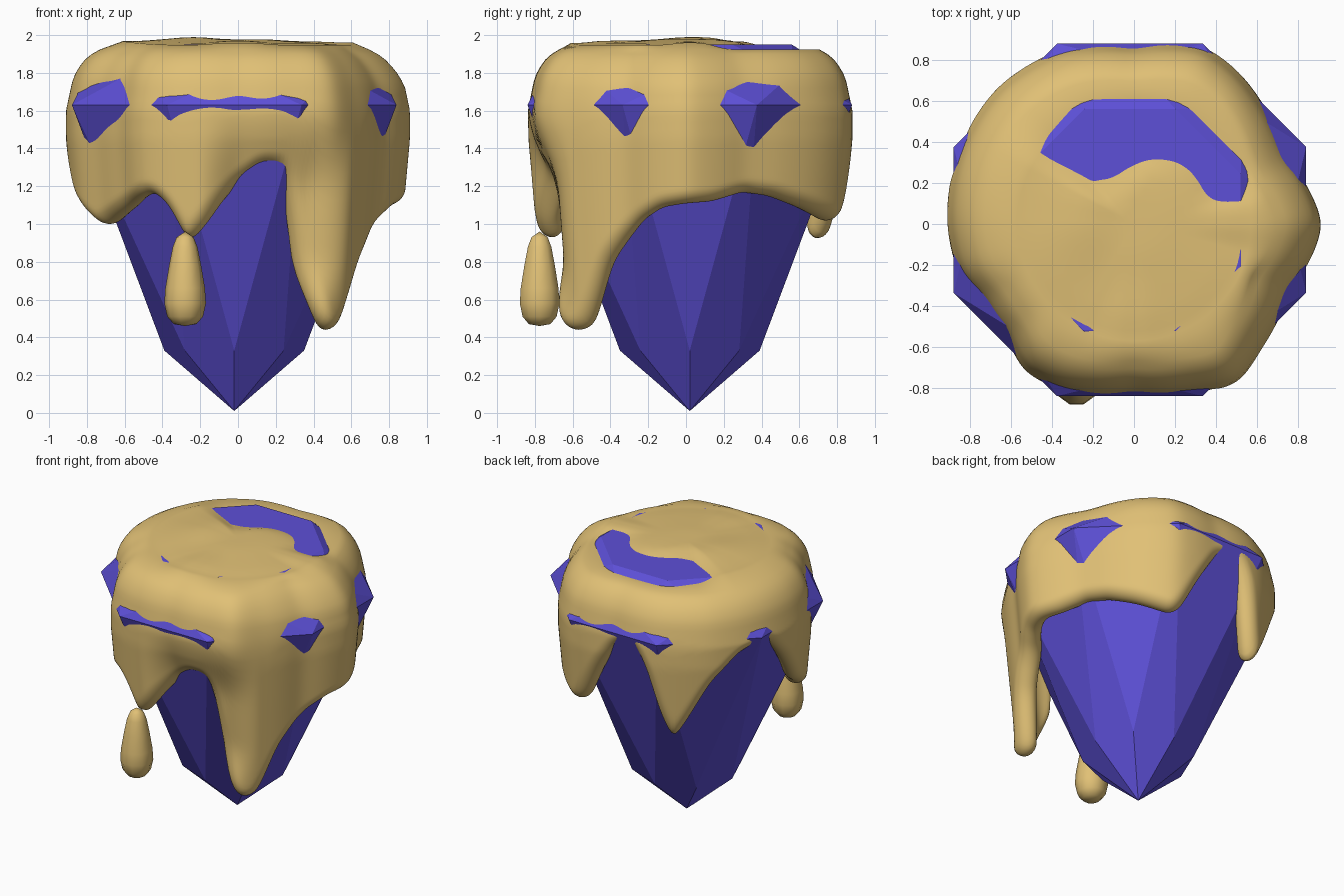
import bpy, bmesh, math
from mathutils import Vector
from mathutils.geometry import intersect_point_line

if "Cube" in bpy.data.objects:
    bpy.data.objects.remove(bpy.data.objects["Cube"])

def material(name, rgb):
    m = bpy.data.materials.new(name)
    m.diffuse_color = (*rgb, 1)
    m.use_nodes = True
    m.node_tree.nodes["Principled BSDF"].inputs["Base Color"].default_value = m.diffuse_color
    return m

def build(name, verts, faces, mat, smooth=None):
    me = bpy.data.meshes.new(name)
    me.from_pydata(verts, [], faces)
    bm = bmesh.new()
    bm.from_mesh(me)
    bmesh.ops.remove_doubles(bm, verts=bm.verts, dist=1e-5)
    bmesh.ops.recalc_face_normals(bm, faces=bm.faces)
    bm.to_mesh(me)
    bm.free()
    me.materials.append(mat)
    ob = bpy.data.objects.new(name, me)
    bpy.context.collection.objects.link(ob)
    if smooth:
        bpy.ops.object.select_all(action='DESELECT')
        ob.select_set(True)
        bpy.context.view_layer.objects.active = ob
        bpy.ops.object.shade_smooth_by_angle(angle=math.radians(smooth))
    return ob

violet = material("violet", (0.11, 0.08, 0.68))
gold = material("gold", (0.75, 0.53, 0.18))

# Faceted gem: culet, pavilion ring, girdle, crown ring, table
CX, CY = -0.02, 0.02
def octagon(r, z, off):
    return [(CX + r * math.cos(math.radians(45 * i + off)),
             CY + r * math.sin(math.radians(45 * i + off)), z) for i in range(8)]
gv = (octagon(0.37, 0.33, 0) + octagon(0.93, 1.63, 22.5) + octagon(0.775, 1.8, 0)
      + octagon(0.585, 1.95, 22.5) + [(CX, CY, 0.01)])
gf = [tuple(range(24, 32))]
for i in range(8):
    j, k = (i + 1) % 8, (i - 1) % 8
    gf += [(i, 32, j, 8 + i), (i, 8 + i, 8 + k),
           (8 + k, 8 + i, 16 + i), (8 + i, 16 + j, 24 + i, 16 + i),
           (16 + i, 24 + i, 24 + k)]
build("gem", gv, gf, violet)

# Periodic curves by angle (degrees): drip edge height and coat radius
EDGE = [(0, 1.11), (10, 1.12), (24, 1.17), (36, 1.15), (50, 1.09), (60, 1.04), (67, 1.01),
        (72, 1.05), (81, 1.3), (91, 1.53), (100, 1.6), (107, 1.42), (112, 1.12), (119, 0.88),
        (126, 1.05), (136, 1.33), (148, 1.52), (161, 1.59), (171, 1.42), (184, 1.15), (202, 0.99),
        (215, 1.06), (230, 1.14), (237, 1.17), (243, 1.1), (250, 0.9), (257, 1.0), (263, 1.12),
        (270, 1.22), (280, 1.32), (288, 1.31), (293, 1.1), (297, 0.77), (302, 0.5),
        (308, 0.43), (315, 0.46), (320, 0.6), (326, 0.79), (335, 0.93), (342, 1.02), (351, 1.09)]
RADIUS = [(0, 0.92), (12, 0.865), (22, 0.82), (30, 0.825), (42, 0.855), (56, 0.9), (68, 0.93),
          (90, 0.865), (112, 0.92), (135, 0.94), (150, 0.93), (180, 0.91), (195, 0.89),
          (206, 0.83), (222, 0.83), (233, 0.895), (246, 0.885), (270, 0.825), (290, 0.87),
          (303, 0.93), (315, 0.87), (326, 0.845), (337, 0.82), (348, 0.875)]
N = 240
def periodic(table, passes):
    t = table + [(table[0][0] + 360, table[0][1])]
    out = []
    for i in range(N):
        a = 360 * i / N
        for (a0, v0), (a1, v1) in zip(t, t[1:]):
            if a0 <= a <= a1:
                out.append(v0 + (v1 - v0) * (a - a0) / (a1 - a0))
                break
    for _ in range(passes):
        out = [(out[i - 1] + 2 * out[i] + out[(i + 1) % N]) / 4 for i in range(N)]
    return out
edge, radius = periodic(EDGE, 3), periodic(RADIUS, 8)

def smooth(a, b, x):
    t = max(0, min(1, (x - a) / (b - a)))
    return t * t * (3 - 2 * t)

def window(a, c, half, flat=0.6):
    d = abs((a - c + 180) % 360 - 180)
    return 1 - smooth(half * flat, half, d)

# Wavy top of the coat, dipping under the table at the back
def top_z(r, a):
    z = 1.978 - 0.03 * smooth(0.1, 0.58, r)
    start = 0.22 + 0.2 * smooth(125, 40, a) if 40 < a < 200 else 0.42
    z -= 0.03 * window(a, 80, 72, 0.72) * smooth(start - 0.12, start + 0.08, r)
    z += 0.02 * window(a, 170, 70, 0.1) * smooth(0.05, 0.3, r)
    z += 0.010 * window(a, 270, 24, 0.2) * smooth(0.2, 0.5, r)
    z += 0.006 * window(a, 270, 100, 0.5) * smooth(0.2, 0.45, r) * smooth(0.56, 0.48, r)
    z += 0.012 * window(a, 2, 16, 0.1) * smooth(0.25, 0.5, r)
    return z

# Radius factor down the wall, with a hollow beside the longest drip
def wall(z, a):
    if z > 1.6:
        return 1 - 0.028 * (z - 1.6) / 0.12
    hollow = 0.13 * window(a, 285, 30, 0.4) * smooth(1.62, 1.15, z) * smooth(0.45, 0.85, z)
    return 1 - 0.1 * max(0, 1.45 - z) - hollow

# Dripping coat: each column runs over the top, down the outside, round the lip and up inside
ROWS, ZT, THICK, ROUND = 26, 1.72, 0.15, 0.075
step = 2 * math.pi / N
def edge_distance(i, z):
    best = 9
    p = Vector((0, z, 0))
    for k in range(-10, 10):
        a = Vector((k * step * 0.82, edge[(i + k) % N], 0))
        b = Vector(((k + 1) * step * 0.82, edge[(i + k + 1) % N], 0))
        q, t = intersect_point_line(p, a, b)
        q = a if t < 0 else b if t > 1 else q
        best = min(best, (p - q).length)
    return best

def column(i):
    a, R = 360 * i / N, radius[i]
    pts = [(r, top_z(r, a)) for r in (0, 0.06, 0.12, 0.18, 0.24, 0.3, 0.36, 0.42, 0.47, 0.52, 0.57, 0.61)]
    lean = 0.05 * window(a, 355, 60, 0.3)
    for f, z in ((0.8, 1.925), (0.85, 1.9), (0.89, 1.87), (0.92, 1.835), (0.945, 1.797), (0.962, 1.758)):
        pts.append((f * R * (1 - lean * (z - ZT) / 0.2), z))
    inner = []
    for k in range(ROWS + 1):
        z = ZT - (ZT - edge[i]) * math.sin(k / ROWS * math.pi / 2)
        u = max(0, 1 - edge_distance(i, z) / ROUND)
        e = THICK / 2 * (1 - math.sqrt(max(0, 1 - u * u)))
        pts.append((R * wall(z, a) - e, z))
        inner.append((R * wall(z, a) - THICK + e, z))
    pts += inner[::-1]
    pts.append((0, 1.6))
    c, s = math.cos(i * step), math.sin(i * step)
    return [(r * c, r * s, z) for r, z in pts]

cols = [column(i) for i in range(N)]
M = len(cols[0])
verts = [p for c in cols for p in c]
faces = []
for i in range(N):
    j = (i + 1) % N
    faces += [(i * M + k, i * M + k + 1, j * M + k + 1, j * M + k) for k in range(M - 1)]
build("dripping_coat", verts, faces, gold, 70)

# Hanging droplet under the front drip
prof = [(0, 0.46), (0.06, 0.47), (0.095, 0.51), (0.11, 0.58), (0.105, 0.66), (0.085, 0.78),
        (0.065, 0.88), (0.045, 0.93), (0, 0.96)]
S = 10
dv = [(-0.28 + r * math.cos(2 * math.pi * i / S), -0.775 + r * math.sin(2 * math.pi * i / S), z)
      for i in range(S) for r, z in prof]
P = len(prof)
df = [(i * P + k, i * P + k + 1, (i + 1) % S * P + k + 1, (i + 1) % S * P + k)
      for i in range(S) for k in range(P - 1)]
build("droplet", dv, df, gold, 60)
